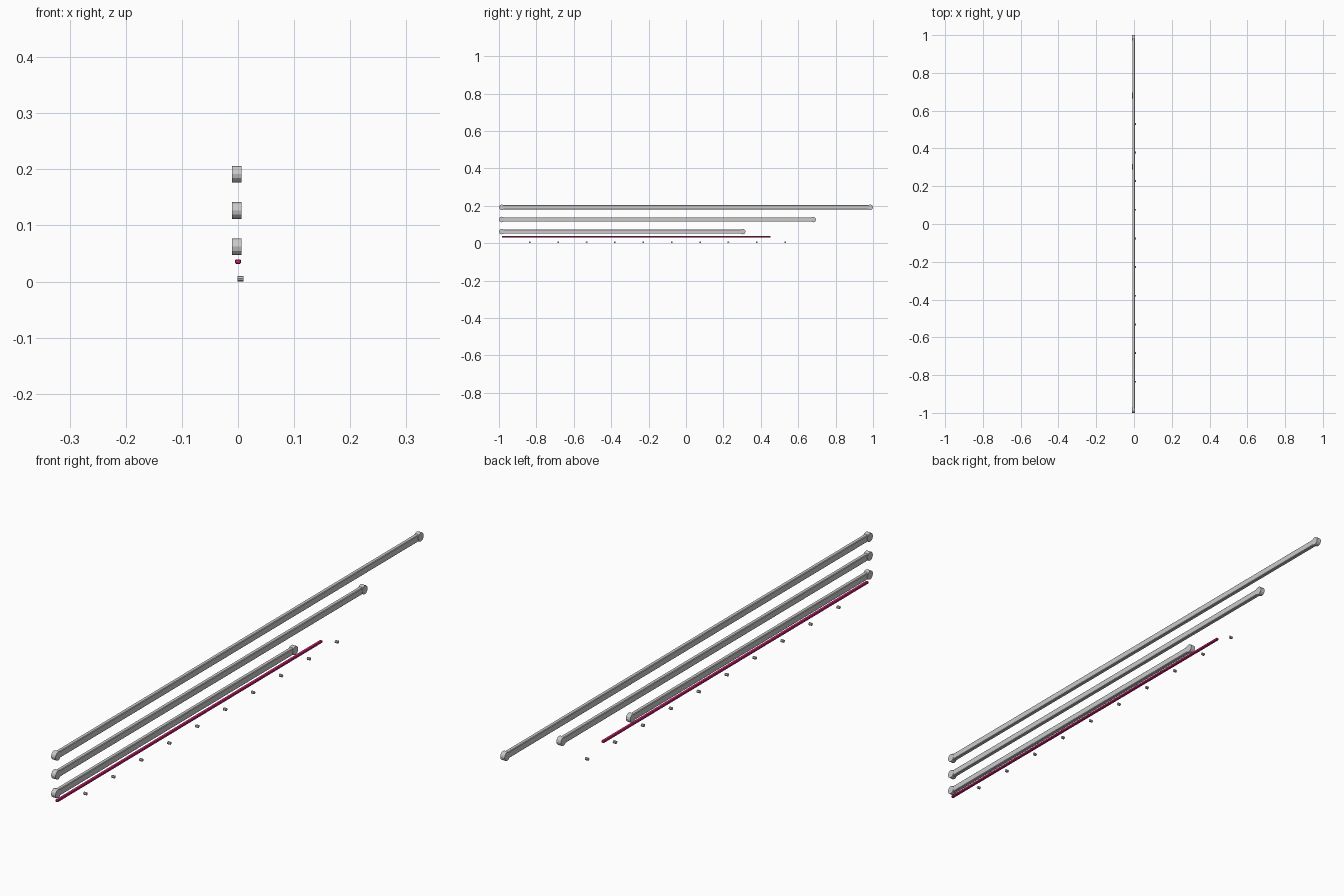
import bpy
from math import radians

if "Cube" in bpy.data.objects:
    bpy.data.objects.remove(bpy.data.objects["Cube"])


def box(name, x, y, z, bevel):
    """Box from (min, max) ranges with chamfered long edges."""
    bpy.ops.mesh.primitive_cube_add(
        size=1, location=[(r[0] + r[1]) / 2 for r in (x, y, z)])
    ob = bpy.context.object
    ob.name = name
    ob.scale = [r[1] - r[0] for r in (x, y, z)]
    bpy.ops.object.transform_apply(location=False, rotation=False, scale=True)
    mod = ob.modifiers.new("chamfer", 'BEVEL')
    mod.width = bevel
    mod.segments = 1
    return ob


def disc(name, x, y, z, radius, sides):
    """Faceted drum whose axis runs along x."""
    bpy.ops.mesh.primitive_cylinder_add(
        vertices=sides, radius=radius, depth=x[1] - x[0],
        location=((x[0] + x[1]) / 2, y, z), rotation=(0, radians(90), 0))
    bpy.context.object.name = name


# three stacked bars with a drum at each end
R = 0.0148
for label, z, end in (("top", 0.1915, 1.0), ("middle", 0.1265, 0.695),
                      ("lower", 0.062, 0.318)):
    y0, y1 = -1.0 + R, end - R
    box(label + "_bar", (-0.009, 0.005), (y0, y1), (z - 0.0115, z + 0.0115), 0.002)
    for side, y in (("front", y0), ("back", y1)):
        disc(f"{label}_bar_{side}_drum", (-0.0105, 0.0062), y, z, R, 12)

# thin coloured rod
rod = box("coloured_rod", (-0.005, 0.005), (-0.985, 0.453), (0.0315, 0.0395), 0.0015)
mat = bpy.data.materials.new("crimson")
mat.diffuse_color = (0.75, 0.02, 0.2, 1)
mat.use_nodes = True
mat.node_tree.nodes["Principled BSDF"].inputs["Base Color"].default_value = mat.diffuse_color
rod.data.materials.append(mat)

# row of small pegs along the bottom
for i in range(10):
    disc(f"peg_{i + 1}", (-0.0005, 0.01), -0.835 + i * 0.1517, 0.005, 0.005, 8)
